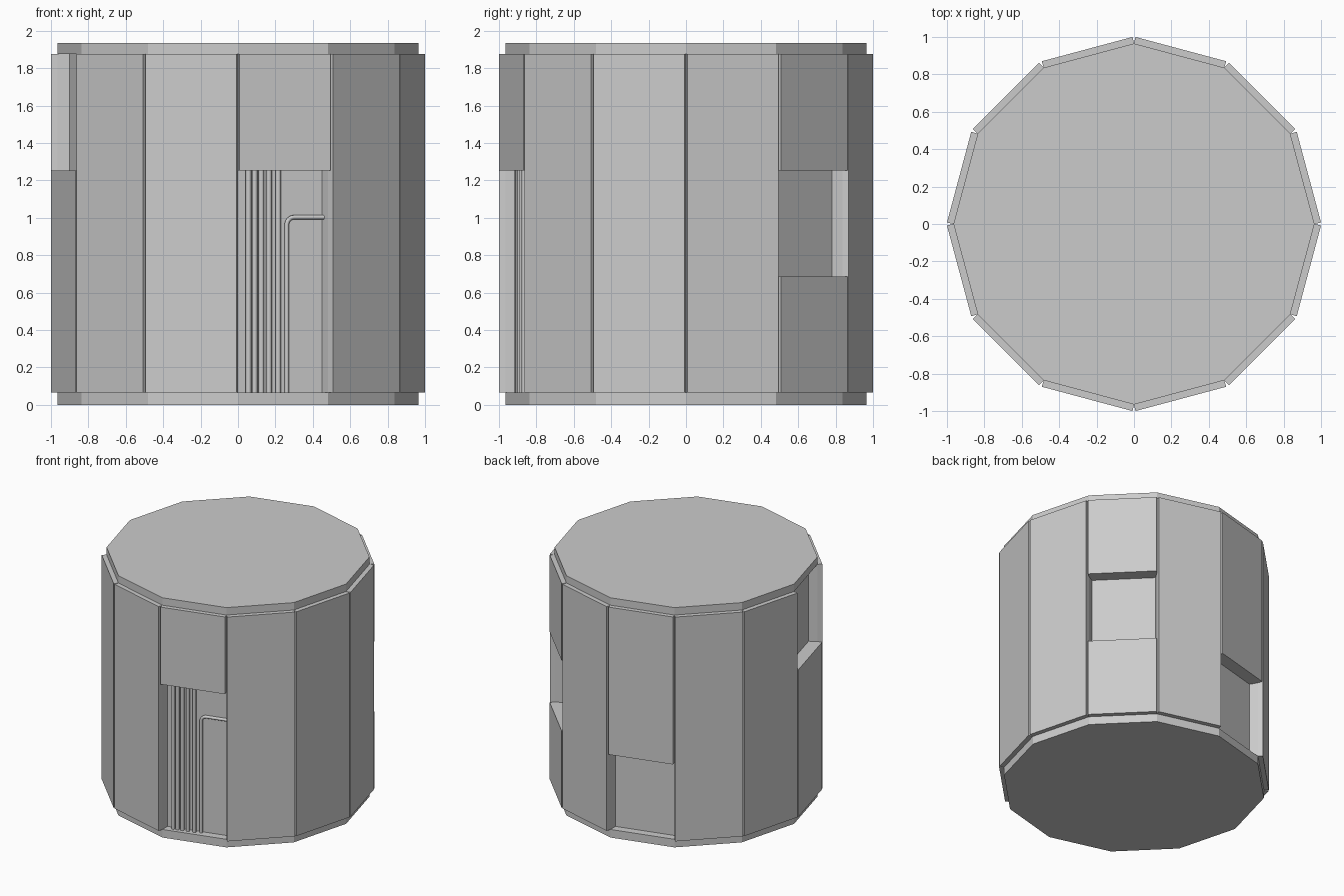
import bpy, bmesh
from math import sin, cos, tan, radians, pi

if "Cube" in bpy.data.objects:
    bpy.data.objects.remove(bpy.data.objects["Cube"])

N = 12
R_CAP, R_CORE = 0.965, 0.90
Z0, Z1, Z_TOP = 0.065, 1.875, 1.935
Z_LOW, Z_HIGH = 0.685, 1.252
T = tan(pi / N)


def finish(bm, name):
    bmesh.ops.recalc_face_normals(bm, faces=bm.faces)
    me = bpy.data.meshes.new(name)
    bm.to_mesh(me)
    bm.free()
    ob = bpy.data.objects.new(name, me)
    bpy.context.collection.objects.link(ob)
    return ob


def at(face_deg, u, d, z):
    """Point on a side face: u along the face, d outward from the axis."""
    a = radians(face_deg)
    return (d * cos(a) - u * sin(a), d * sin(a) + u * cos(a), z)


def loft(bm, rings):
    rings = [[bm.verts.new(p) for p in r] for r in rings]
    n = len(rings[0])
    for a, b in zip(rings, rings[1:]):
        for i in range(n):
            j = (i + 1) % n
            bm.faces.new((a[i], a[j], b[j], b[i]))
    bm.faces.new(rings[0][::-1])
    bm.faces.new(rings[-1])


# Drum: recessed core with a wider cap at each end
bm = bmesh.new()
profile = [(R_CAP, 0), (R_CAP, Z0), (R_CORE, Z0),
           (R_CORE, Z1), (R_CAP, Z1), (R_CAP, Z_TOP)]
loft(bm, [[(r * cos(2 * pi * i / N), r * sin(2 * pi * i / N), z)
           for i in range(N)] for r, z in profile])
finish(bm, "drum_core")

# Side panels with chamfered vertical edges; some only cover part of the height
d_in, d_mid, d_out = R_CORE * cos(pi / N), R_CAP * cos(pi / N), 0.968
section = [(d_in * T, d_in), (d_mid * T, d_mid), (d_out * T - 0.008, d_out)]
section += [(-u, d) for u, d in reversed(section)]
partial = {285: [(Z_HIGH, Z1)],
           195: [(Z0, Z_HIGH)],
           105: [(Z_LOW, Z1)],
           45: [(Z0, Z_LOW), (Z_HIGH, Z1)]}
for k in range(N):
    deg = 15 + 30 * k
    for n, (lo, hi) in enumerate(partial.get(deg, [(Z0, Z1)])):
        bm = bmesh.new()
        loft(bm, [[at(deg, u, d, z) for u, d in section] for z in (lo, hi)])
        finish(bm, f"side_panel_{k + 1}_{n + 1}")


def pipe(name, points, radius):
    cu = bpy.data.curves.new(name, 'CURVE')
    cu.dimensions = '3D'
    cu.bevel_depth = radius
    cu.bevel_resolution = 2
    cu.use_fill_caps = True
    sp = cu.splines.new('POLY')
    sp.points.add(len(points) - 1)
    for p, co in zip(sp.points, points):
        p.co = (*co, 1)
    sp.use_smooth = True
    bpy.context.collection.objects.link(bpy.data.objects.new(name, cu))


# Vertical pipes in the open front bay
BAY = 285
for i, u in enumerate([-0.18, -0.146, -0.109, -0.067, -0.016]):
    pipe(f"vertical_pipe_{i + 1}",
         [at(BAY, u, d_in + 0.02, z) for z in (Z0, Z_HIGH + 0.02)], 0.015)

# Bent pipe turning into the side of the bay
u0, zt, rb = 0.034, 1.003, 0.04
path = [(u0, Z0)]
path += [(u0 + rb - rb * cos(radians(a)), zt - rb + rb * sin(radians(a)))
         for a in range(0, 91, 15)]
path += [(0.245, zt)]
pipe("bent_pipe", [at(BAY, u, d_in + 0.012, z) for u, z in path], 0.012)
